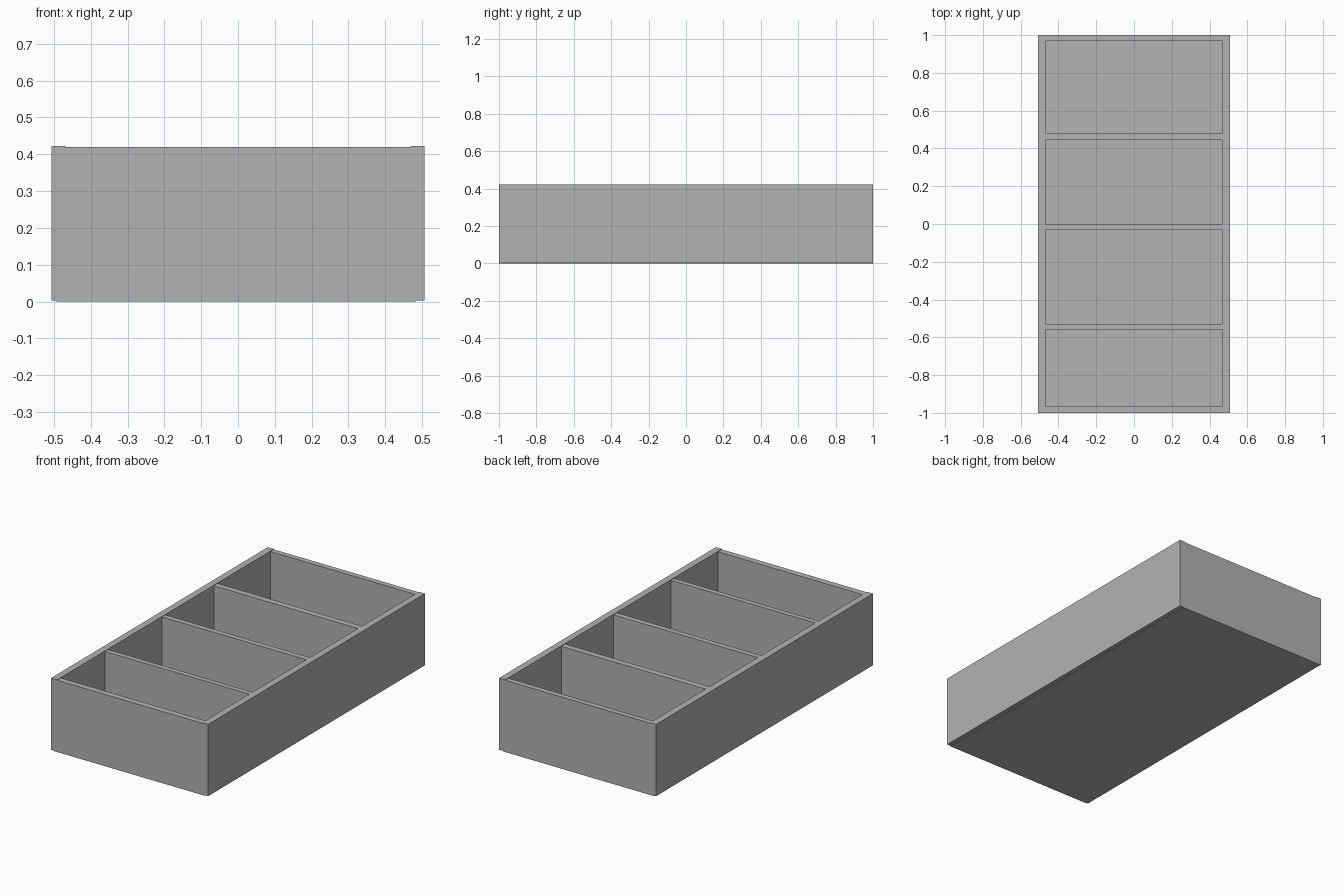
import bpy

cube = bpy.data.objects.get("Cube")
if cube:
    bpy.data.objects.remove(cube, do_unlink=True)

GREY = (0.45, 0.45, 0.45, 1.0)
mat = bpy.data.materials.new("plain grey")
mat.use_nodes = True
mat.diffuse_color = GREY
mat.node_tree.nodes["Principled BSDF"].inputs["Base Color"].default_value = GREY


def board(name, x, y, z):
    """Box-shaped board from (min, max) ranges on each axis."""
    bpy.ops.mesh.primitive_cube_add(size=1)
    ob = bpy.context.object
    ob.name = name
    ob.location = [(a + b) / 2 for a, b in (x, y, z)]
    ob.scale = [b - a for a, b in (x, y, z)]
    ob.data.materials.append(mat)
    return ob


HALF_W, INNER, TOP = 0.507, 0.468, 0.422
SPAN = (-INNER, INNER)

# Long side walls, slightly taller than the cross boards
board("left_wall", (INNER, HALF_W), (-1, 1), (0.003, TOP))
board("right_wall", (-HALF_W, -INNER), (-1, 1), (0.003, TOP))

# End walls and dividers fitted between the sides
cross_boards = {
    "front_wall": (-1, -0.964),
    "front_divider": (-0.559, -0.529),
    "middle_divider": (-0.032, 0),
    "back_divider": (0.445, 0.481),
    "back_wall": (0.968, 1),
}
for name, y in cross_boards.items():
    board(name, SPAN, y, (0.003, TOP - 0.003))

# Bottom panel, inset a little from the outer sides
board("floor_panel", (-0.493, 0.483), (-1, 1), (0, 0.02))
